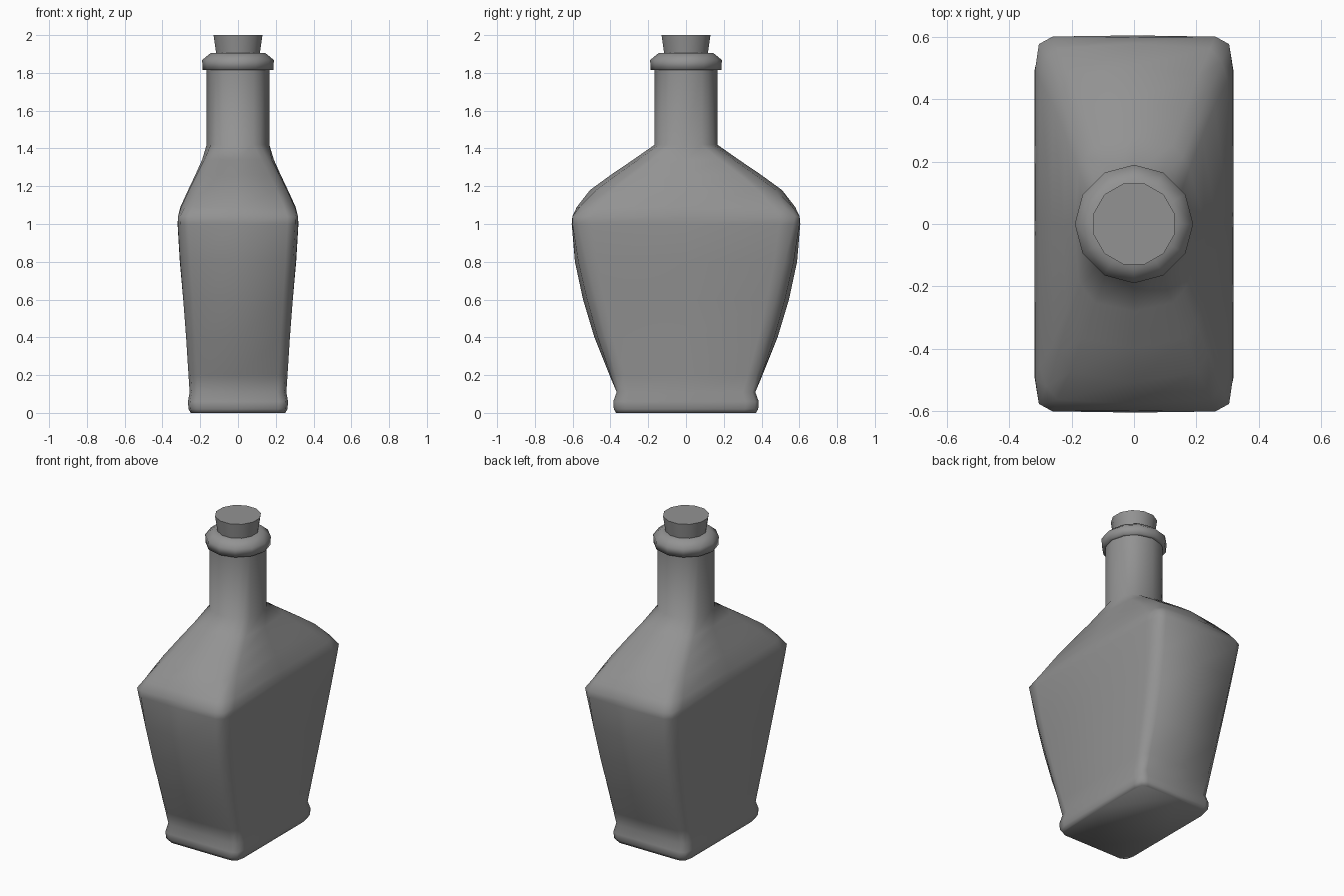
import bpy
import bmesh
import math
from mathutils import Vector

if "Cube" in bpy.data.objects:
    bpy.data.objects.remove(bpy.data.objects["Cube"])

GLASS = bpy.data.materials.new("dark_grey")
GLASS.diffuse_color = (.29, .29, .29, 1)
GLASS.use_nodes = True
GLASS.node_tree.nodes["Principled BSDF"].inputs["Base Color"].default_value = GLASS.diffuse_color


def loft(name, rings, angle):
    """Bridge a stack of equal-length rings, cap both ends, shade smooth."""
    bm = bmesh.new()
    loops = [[bm.verts.new(p) for p in ring] for ring in rings]
    n = len(loops[0])
    for lo, hi in zip(loops, loops[1:]):
        for i in range(n):
            j = (i + 1) % n
            bm.faces.new((lo[i], lo[j], hi[j], hi[i]))
    bm.faces.new(loops[0][::-1])
    bm.faces.new(loops[-1])
    mesh = bpy.data.meshes.new(name)
    bm.to_mesh(mesh)
    bm.free()
    mesh.materials.append(GLASS)
    ob = bpy.data.objects.new(name, mesh)
    bpy.context.collection.objects.link(ob)
    bpy.ops.object.select_all(action='DESELECT')
    ob.select_set(True)
    bpy.context.view_layer.objects.active = ob
    bpy.ops.object.shade_smooth_by_angle(angle=math.radians(angle))
    return ob


def circle(r, z, turn=0.0, n=12):
    return [(r * math.cos(math.tau * i / n + turn),
             r * math.sin(math.tau * i / n + turn), z) for i in range(n)]


def section(z, hx, hy, t):
    """Rounded rectangle (t=0) blending to a round neck (t=1)."""
    quarter = [(1, 0), (1, .82), (.955, .955), (.82, 1)]
    angles = [0, 30, 45, 60]
    pts = []
    for q in range(4):
        c, s = [(1, 0), (0, 1), (-1, 0), (0, -1)][q]
        for (u, v), a in zip(quarter, angles):
            x, y = c * u - s * v, s * u + c * v
            b = math.radians(a + 90 * q)
            pts.append(Vector((hx * (x * (1 - t) + math.cos(b) * t),
                               hy * (y * (1 - t) + math.sin(b) * t), z)))
    return pts


# Straight corner ridges run between these key sections
KEYS = [(0.11, .256, .367, 0), (1.04, .320, .605, 0), (1.42, .166, .166, 1)]


def body_ring(z, hx, hy, t):
    """Section whose sides follow the profile and corners follow the ridges."""
    ring = section(z, hx, hy, t)
    for lo, hi in zip(KEYS, KEYS[1:]):
        if lo[0] <= z <= hi[0]:
            f = (z - lo[0]) / (hi[0] - lo[0])
            ridge = [a.lerp(b, f) for a, b in zip(section(*lo), section(*hi))]
            return [p.lerp(r, (0, .4, .9, .4)[i % 4])
                    for i, (p, r) in enumerate(zip(ring, ridge))]
    return ring


# Bottle body and neck: height, half width, half depth, roundness
profile = [
    (0.00, .250, .370, 0), (0.02, .262, .382, 0), (0.06, .265, .385, 0),
    (0.11, .256, .367, 0), (0.20, .262, .405, 0), (0.40, .274, .485, 0),
    (0.60, .290, .545, 0), (0.80, .308, .588, 0), (1.00, .320, .605, 0),
    (1.04, .316, .599, 0),
    (1.09, .305, .578, .02), (1.18, .264, .508, .07), (1.26, .226, .398, .2),
    (1.34, .190, .280, .5), (1.42, .166, .166, 1), (1.83, .166, .166, 1),
]
loft("bottle_body", [body_ring(*p) for p in profile], 85)

# Lip collar
loft("neck_collar", [circle(r, z) for r, z in
                     [(.16, 1.815), (.187, 1.815), (.19, 1.868),
                      (.145, 1.905), (.11, 1.905)]], 100)

# Tapered stopper
turn = math.radians(15)
loft("cork_stopper", [circle(.112, 1.85, turn), circle(.134, 2.0, turn)], 42)
